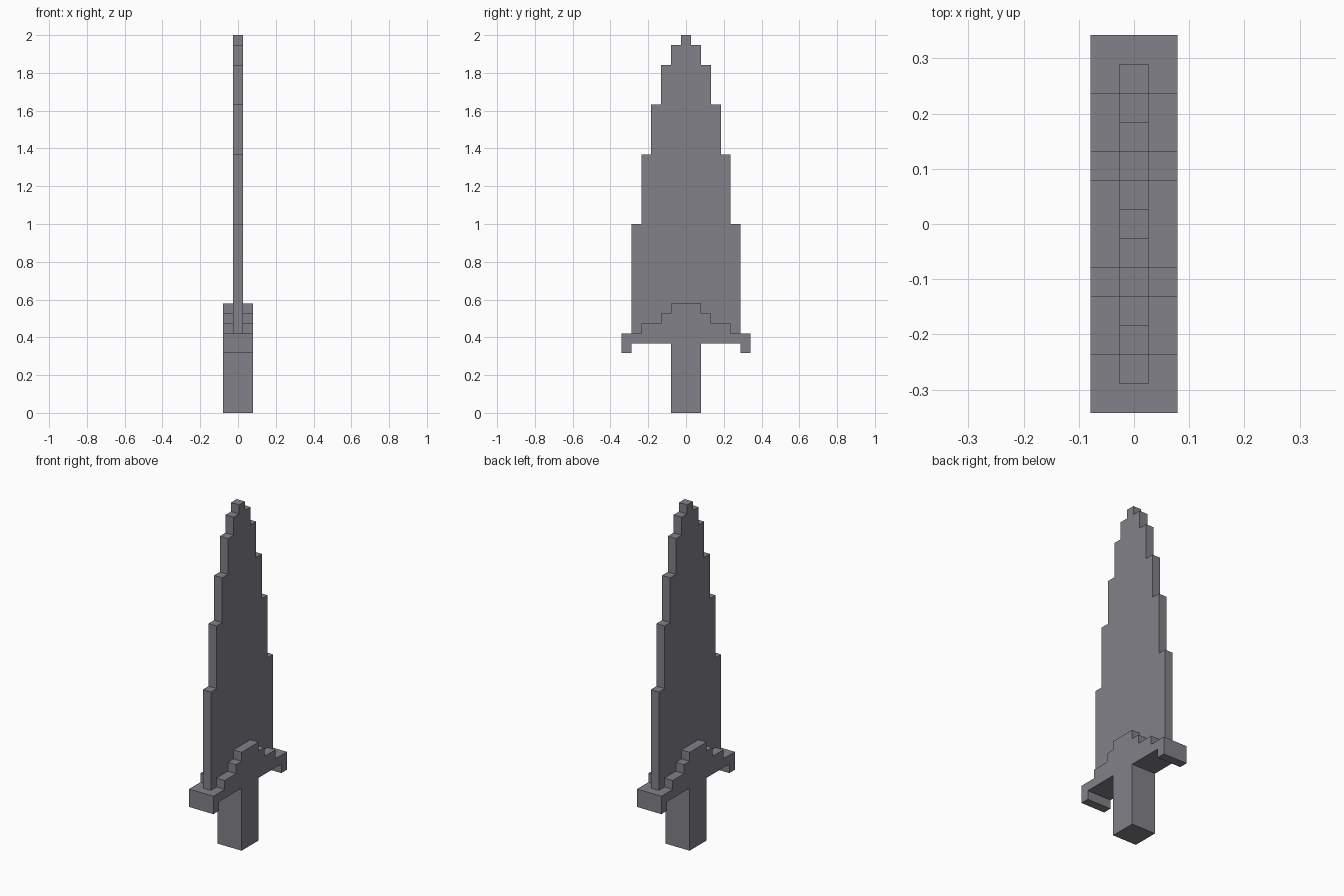
import bpy
import bmesh

old = bpy.data.objects.get("Cube")
if old:
    bpy.data.objects.remove(old, do_unlink=True)

U = 2 / 38  # one grid cell

metal = bpy.data.materials.new("grey_metal")
metal.use_nodes = True
colour = (0.22, 0.22, 0.25, 1)
metal.diffuse_color = colour
metal.node_tree.nodes["Principled BSDF"].inputs["Base Color"].default_value = colour


def stepped_slab(name, half_outline, half_thickness):
    """Mirror a half outline (y, z) in grid cells and extrude it along x."""
    outline = half_outline + [(-y, z) for y, z in reversed(half_outline)]
    bm = bmesh.new()
    verts = [bm.verts.new((-half_thickness * U, y * U, z * U)) for y, z in outline]
    face = bm.faces.new(verts)
    grown = bmesh.ops.extrude_face_region(bm, geom=[face])["geom"]
    moved = [g for g in grown if isinstance(g, bmesh.types.BMVert)]
    bmesh.ops.translate(bm, verts=moved, vec=(2 * half_thickness * U, 0, 0))
    bmesh.ops.recalc_face_normals(bm, faces=bm.faces)
    mesh = bpy.data.meshes.new(name)
    bm.to_mesh(mesh)
    bm.free()
    mesh.materials.append(metal)
    obj = bpy.data.objects.new(name, mesh)
    bpy.context.collection.objects.link(obj)
    return obj


# Blade: each step up narrows by one cell per side, root sunk into the guard
blade = [(5.5, 7.5)]
for i, top in enumerate((19, 26, 31, 35, 37, 38)):
    half_width = 5.5 - i
    if i:
        blade.append((half_width, blade[-1][1]))
    blade.append((half_width, top))
stepped_slab("blade", blade, 0.5)

# Crossguard: drooping tips and a stepped centre
guard = [(1.5, 7), (5.5, 7), (5.5, 6), (6.5, 6), (6.5, 8), (4.5, 8),
         (4.5, 9), (2.5, 9), (2.5, 10), (1.5, 10), (1.5, 11)]

# Grip and guard share one thickness and form a single solid
stepped_slab("grip_and_guard", [(1.5, 0)] + guard, 1.5)
